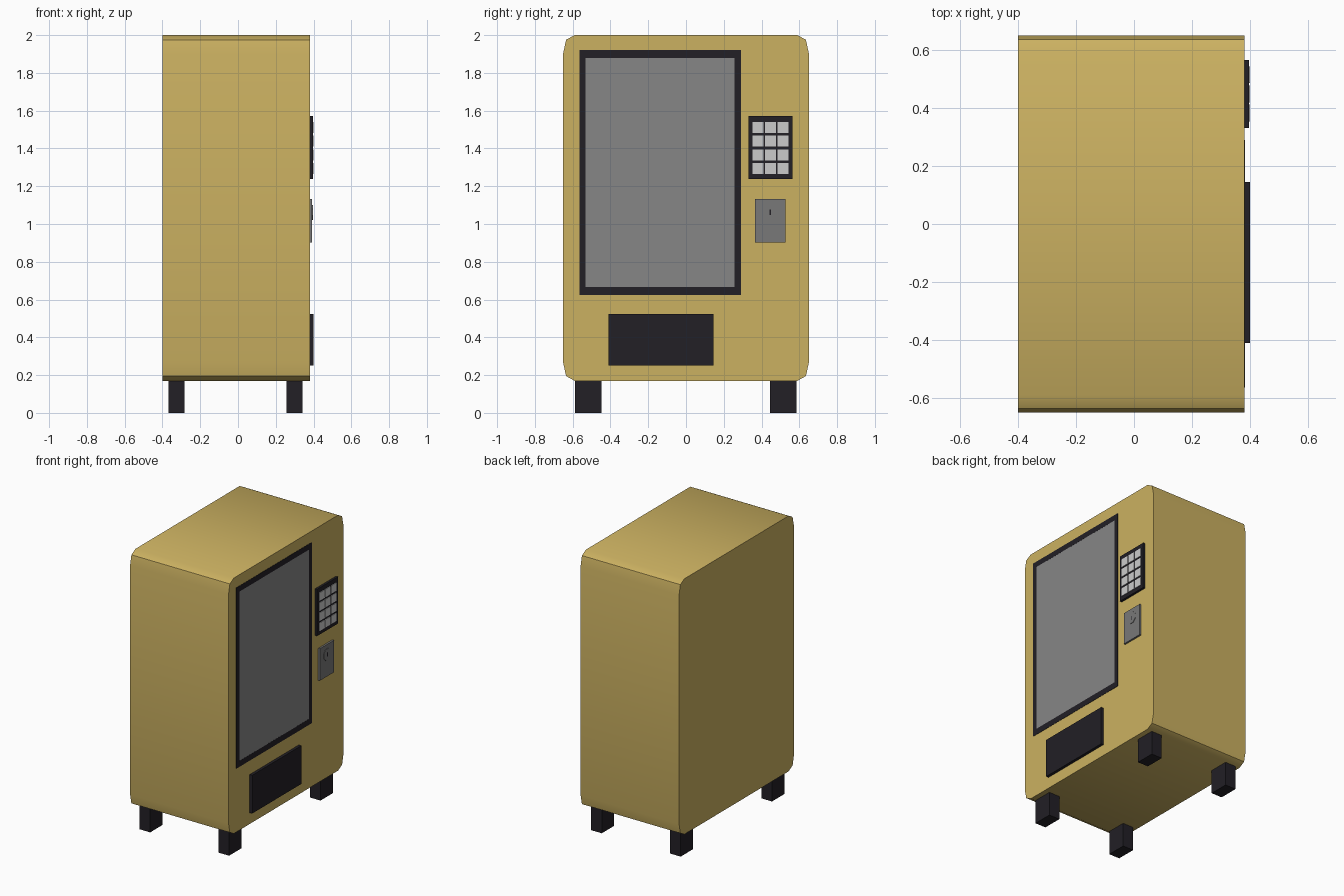
import bpy, bmesh, math
from mathutils import Matrix

if "Cube" in bpy.data.objects:
    bpy.data.objects.remove(bpy.data.objects["Cube"])


def material(name, rgb):
    m = bpy.data.materials.new(name)
    m.diffuse_color = (*rgb, 1)
    m.use_nodes = True
    m.node_tree.nodes["Principled BSDF"].inputs["Base Color"].default_value = m.diffuse_color
    return m


GOLD = material("gold paint", (0.60, 0.44, 0.12))
DARK = material("dark plastic", (0.016, 0.014, 0.019))
GLASS = material("grey glass", (0.24, 0.24, 0.24))
STEEL = material("steel", (0.19, 0.19, 0.19))
KEY = material("light key", (0.52, 0.52, 0.52))
FRONT = 0.38  # x of the panel side of the cabinet


def finish(name, bm, mat):
    bmesh.ops.recalc_face_normals(bm, faces=bm.faces)
    me = bpy.data.meshes.new(name)
    bm.to_mesh(me)
    bm.free()
    me.materials.append(mat)
    ob = bpy.data.objects.new(name, me)
    bpy.context.collection.objects.link(ob)
    return ob


def prism(name, profile, x0, x1, mat):
    """Extrude a (y, z) profile along x."""
    bm = bmesh.new()
    face = bm.faces.new([bm.verts.new((x0, y, z)) for y, z in profile])
    new = bmesh.ops.extrude_face_region(bm, geom=[face])["geom"]
    bmesh.ops.translate(bm, vec=(x1 - x0, 0, 0),
                        verts=[v for v in new if isinstance(v, bmesh.types.BMVert)])
    return finish(name, bm, mat)


def block(name, y0, y1, z0, z1, x0, x1, mat):
    return prism(name, [(y0, z0), (y1, z0), (y1, z1), (y0, z1)], x0, x1, mat)


# Cabinet with softened corners running along x
corner = [(0.59, 2.0), (0.635, 1.975), (0.65, 1.905)]
right = corner + [(y, 2.17 - z) for y, z in reversed(corner)]
profile = right + [(-y, z) for y, z in reversed(right)]
cabinet = prism("cabinet", profile, -0.40, FRONT, GOLD)
bpy.context.view_layer.objects.active = cabinet
cabinet.select_set(True)
bpy.ops.object.shade_smooth_by_angle(angle=math.radians(40))

# Four feet
for x in (-0.326, 0.299):
    for y in (-0.518, 0.516):
        block("foot", y - 0.07, y + 0.07, 0, 0.172, x - 0.042, x + 0.042, DARK)

# Display window: nearly flush frame bars around the pane
y0, y1, z0, z1, w = -0.563, 0.29, 0.625, 1.92, 0.032
X = FRONT + 0.002
for ya, yb, za, zb in ((y0, y1, z0, z0 + w + 0.01), (y0, y1, z1 - w - 0.008, z1),
                       (y0, y0 + w, z0 + w + 0.01, z1 - w - 0.008),
                       (y1 - w, y1, z0 + w + 0.01, z1 - w - 0.008)):
    block("window_frame", ya, yb, za, zb, FRONT - 0.01, X, DARK)
block("window_pane", y0 + w, y1 - w, z0 + w + 0.01, z1 - w - 0.008,
      FRONT - 0.01, X - 0.0005, GLASS)

# Collection tray flap
block("tray_flap", -0.41, 0.145, 0.25, 0.524, FRONT - 0.01, 0.40, DARK)

# Keypad with a 3 x 4 grid of keys
block("keypad", 0.33, 0.565, 1.237, 1.572, FRONT - 0.01, 0.396, DARK)
for col in range(3):
    for row in range(4):
        y, z = 0.382 + col * 0.066, 1.294 + row * 0.0723
        block("key", y - 0.029, y + 0.029, z - 0.029, z + 0.029, 0.39, 0.40, KEY)

# Coin plate with an eight-sided coin dial and slit
block("coin_plate", 0.365, 0.526, 0.903, 1.132, FRONT - 0.01, 0.393, STEEL)
dial = [(0.445 + 0.043 * math.cos(a), 1.062 + 0.043 * math.sin(a))
        for a in (math.radians(22.5 + 45 * i) for i in range(8))]
prism("coin_dial", dial, 0.39, 0.396, STEEL)
block("coin_slit", 0.441, 0.449, 1.047, 1.077, 0.39, 0.397, DARK)
